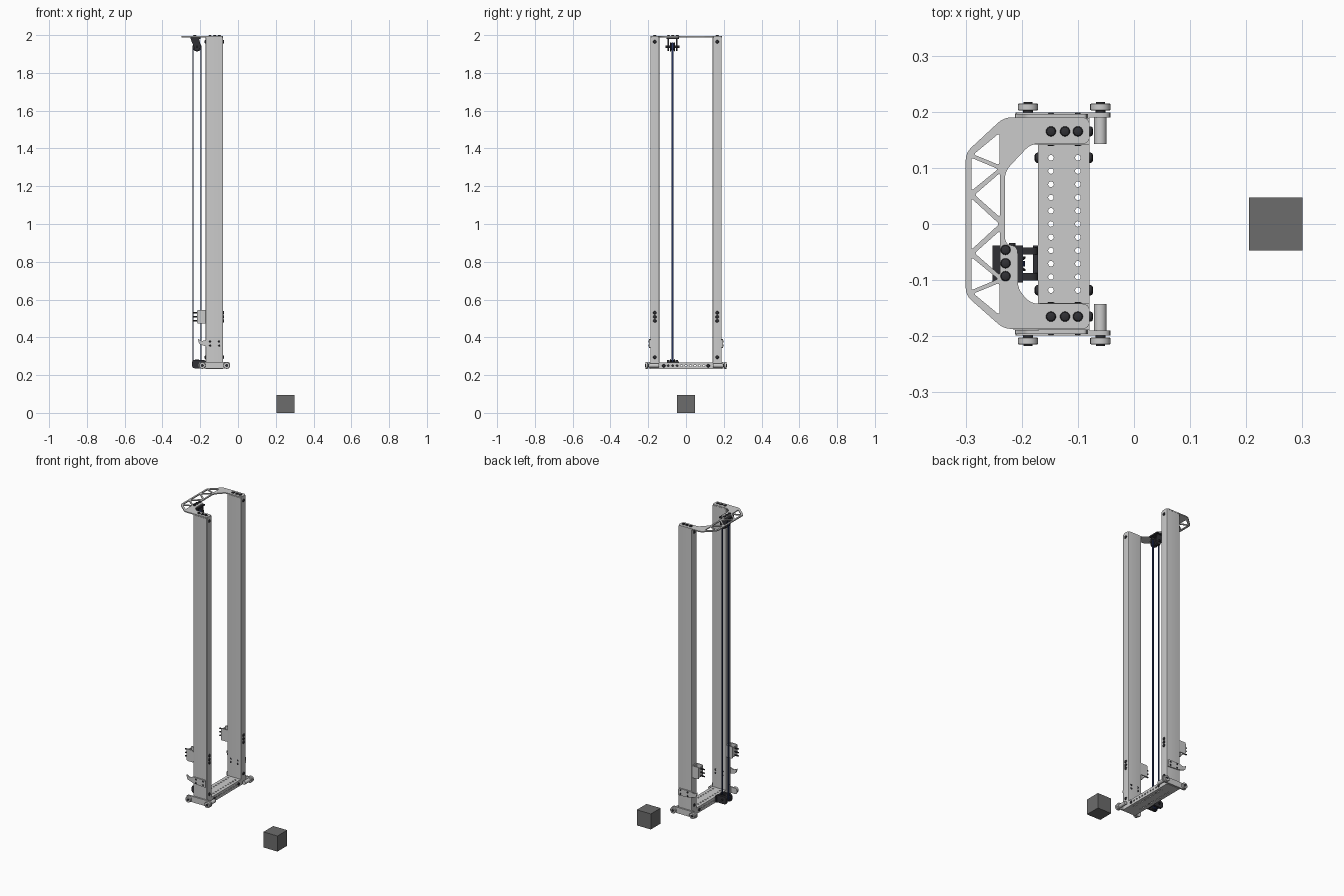
import bpy, bmesh, math
from mathutils import Vector, Matrix

if "Cube" in bpy.data.objects:
    bpy.data.objects.remove(bpy.data.objects["Cube"])


def material(name, c):
    m = bpy.data.materials.new(name)
    m.diffuse_color = (*c, 1)
    m.use_nodes = True
    m.node_tree.nodes["Principled BSDF"].inputs["Base Color"].default_value = m.diffuse_color
    return m


DARK = material("dark_steel", (0.03, 0.03, 0.035))
CUBE = material("charcoal", (0.15, 0.15, 0.15))
BLUE = material("cord_blue", (0.02, 0.035, 0.12))


def finish(name, bm, mat=None, smooth=False):
    bmesh.ops.remove_doubles(bm, verts=bm.verts, dist=1e-5)
    bmesh.ops.recalc_face_normals(bm, faces=bm.faces)
    me = bpy.data.meshes.new(name)
    bm.to_mesh(me)
    bm.free()
    ob = bpy.data.objects.new(name, me)
    bpy.context.collection.objects.link(ob)
    if mat:
        me.materials.append(mat)
    if smooth:
        bpy.ops.object.select_all(action='DESELECT')
        ob.select_set(True)
        bpy.context.view_layer.objects.active = ob
        bpy.ops.object.shade_smooth_by_angle(angle=math.radians(35))
    return ob


def box(name, x, y, z, mat=None):
    bm = bmesh.new()
    bmesh.ops.create_cube(bm, size=1)
    for v in bm.verts:
        v.co = [(a[0] + a[1]) / 2 + c * (a[1] - a[0]) for a, c in zip((x, y, z), v.co)]
    return finish(name, bm, mat)


def place(axis, u, v, w):
    return {'x': (w, u, v), 'y': (u, w, v), 'z': (u, v, w)}[axis]


def lathe(name, profile, at, axis, mat=None, n=24):
    """Closed solid of revolution; profile is (radius, offset along axis)."""
    bm = bmesh.new()
    rings = [[bm.verts.new(Vector(at) + Vector(place(axis, r * math.cos(k * math.tau / n),
              r * math.sin(k * math.tau / n), h))) for k in range(n)] for r, h in profile]
    for a, b in zip(rings, rings[1:]):
        for k in range(n):
            bm.faces.new((a[k], a[k - 1], b[k - 1], b[k]))
    bm.faces.new(rings[0])
    bm.faces.new(rings[-1])
    return finish(name, bm, mat, True)


def bolt(name, at, axis, d=1, r=0.009, h=0.006):
    lathe(name, [(r, 0), (r, d * h * 0.35), (r * 0.85, d * h * 0.75), (r * 0.5, d * h)], at, axis, DARK, 16)


def circle(u, v, r, n=16):
    return [(u + r * math.cos(k * math.tau / n), v + r * math.sin(k * math.tau / n)) for k in range(n)]


def rect(u0, u1, v0, v1):
    return [(u0, v0), (u1, v0), (u1, v1), (u0, v1)]


def fillet(pts, r):
    out = []
    for i, p in enumerate(pts):
        p, a, b = Vector(p), Vector(pts[i - 1]), Vector(pts[(i + 1) % len(pts)])
        s = p + (a - p).normalized() * min(r, (a - p).length * 0.45)
        e = p + (b - p).normalized() * min(r, (b - p).length * 0.45)
        for k in range(5):
            t = k / 4
            out.append(tuple(s * (1 - t) ** 2 + p * 2 * t * (1 - t) + e * t * t))
    return out


def plate(name, loops, axis, w0, w1, mat=None, smooth=True):
    """Flat outline with holes, extruded from w0 to w1 along an axis."""
    cu = bpy.data.curves.new(name, 'CURVE')
    cu.dimensions, cu.fill_mode, cu.extrude = '2D', 'BOTH', (w1 - w0) / 2
    for pts in loops:
        s = cu.splines.new('POLY')
        s.points.add(len(pts) - 1)
        for q, p in zip(s.points, pts):
            q.co = (p[0], p[1], 0, 1)
        s.use_cyclic_u = True
    tmp = bpy.data.objects.new("outline", cu)
    bpy.context.collection.objects.link(tmp)
    dg = bpy.context.evaluated_depsgraph_get()
    me = bpy.data.meshes.new_from_object(tmp.evaluated_get(dg))
    bm = bmesh.new()
    bm.from_mesh(me)
    for v in bm.verts:
        v.co = place(axis, v.co.x, v.co.y, v.co.z + (w0 + w1) / 2)
    bpy.data.objects.remove(tmp)
    bpy.data.curves.remove(cu)
    bpy.data.meshes.remove(me)
    return finish(name, bm, mat, smooth)


PITCH = [i * 0.0236 for i in range(-5, 6)]
X0, X1 = -0.171, -0.079

# Game cube on the ground
box("cube", (0.205, 0.30), (-0.047, 0.047), (0, 0.095), CUBE)

# Top truss plate
outline = [(-0.079, 0.19), (-0.232, 0.19), (-0.30, 0.127), (-0.30, -0.127), (-0.232, -0.187),
           (-0.079, -0.187), (-0.079, -0.142), (-0.184, -0.142), (-0.207, -0.116), (-0.207, -0.04),
           (-0.23, -0.036), (-0.23, 0.094), (-0.184, 0.143), (-0.079, 0.143)]
holes = [[(-0.29, 0.046), (-0.29, -0.046), (-0.24, 0)]]
for s in (1, -1):
    holes += [[(-0.24, s * 0.162), (-0.286, s * 0.124), (-0.24, s * 0.105)],
              [(-0.29, s * 0.118), (-0.29, s * 0.059), (-0.242, s * 0.098)],
              [(-0.239, s * 0.091), (-0.239, s * 0.012), (-0.284, s * 0.052)]]
plate("top_truss_plate", [fillet(outline, 0.014)] + [fillet(h, 0.005) for h in holes], 'z', 1.988, 1.994)
for y in (-0.046, -0.07, -0.093):
    bolt("truss_bolt", (-0.229, y, 1.994), 'z')

for s in (1, -1):
    y = s * 0.165
    # Hollow upright tube
    plate("upright_tube", [fillet(rect(X0, X1, y - 0.024, y + 0.024), 0.004),
                           rect(X0 + 0.005, X1 - 0.005, y - 0.019, y + 0.019)], 'z', 0.268, 1.988)
    for x in (-0.148, -0.123, -0.10):
        bolt("top_plate_bolt", (x, y, 1.994), 'z')
    for z in (0.295, 0.487, 0.508, 0.53, 1.965):
        bolt("upright_bolt", (X1, y, z), 'x')
    bolt("upright_rear_bolt", (X0, y, 1.965), 'x', -1)
    bolt("upright_rear_bolt", (X0, y, 0.295), 'x', -1)
    # Rear mounting channel with studs
    box("channel_web", (-0.177, X0), (y - 0.022, y + 0.022), (0.472, 0.545))
    for o in (-0.02, 0.02):
        plate("channel_cheek", [fillet(rect(-0.216, X0, 0.472, 0.545), 0.008)], 'y', y + o - 0.003, y + o + 0.003)
    box("channel_back", (-0.216, -0.211), (y - 0.022, y + 0.022), (0.48, 0.537))
    for z in (0.487, 0.508, 0.53):
        lathe("channel_stud", [(0.004, 0), (0.004, -0.028)], (-0.212, y, z), 'x', DARK, 12)
    # Outer hook bracket
    hook = [(-0.213, 0.392), (-0.19, 0.38), (-0.165, 0.388), (-0.085, 0.388), (-0.082, 0.344),
            (-0.165, 0.35), (-0.205, 0.364)]
    a, b = sorted((s * 0.189, s * 0.196))
    plate("hook_bracket", [fillet(hook, 0.006)], 'y', a, b)
    for x in (-0.148, -0.10):
        for z in (0.356, 0.378):
            bolt("hook_bolt", (x, s * 0.196, z), 'y', s, 0.005, 0.003)
            bolt("hook_inner_bolt", (x, s * 0.141, z), 'y', -s, 0.006, 0.002)
    # Roller side plate
    a, b = sorted((s * 0.190, s * 0.199))
    plate("roller_side_plate", [fillet(rect(-0.211, -0.042, 0.234, 0.27), 0.016)], 'y', a, b)
    # Guide rollers and front spacer
    for x in (-0.189, -0.06):
        lathe("guide_roller", [(0.016, -0.0065), (0.018, -0.005), (0.018, 0.005), (0.016, 0.0065)],
              (x, s * 0.2085, 0.251), 'y')
        lathe("roller_hub", [(0.009, 0), (0.008, s * 0.018)], (x, s * 0.199, 0.251), 'y', DARK, 16)
    lathe("front_roller_spacer", [(0.011, -0.024), (0.011, 0.024)], (-0.06, s * 0.167, 0.251), 'y')
    # Bolts on the bottom crossbar
    bolt("crossbar_front_bolt", (X1, s * 0.118, 0.25), 'x')
    bolt("crossbar_rear_bolt", (X0, s * 0.118, 0.25), 'x', -1)

# Bottom crossbar: hollow, drilled on all four walls
drill = [circle(x, y, 0.005) for x in (-0.148, -0.10) for y in PITCH]
for z in (0.232, 0.263):
    plate("crossbar_wall_flat", [rect(X0, X1, -0.19, 0.19)] + drill, 'z', z, z + 0.005)
for x in (X0, X1 - 0.005):
    plate("crossbar_wall_side", [rect(-0.19, 0.19, 0.237, 0.263)] + [circle(y, 0.25, 0.005) for y in PITCH],
          'x', x, x + 0.005)

# Pulleys, one at each end of the cord
PX, PY, ZT, ZB = -0.217, -0.071, 1.938, 0.26
for n, z in (("top_pulley", ZT), ("bottom_pulley", ZB)):
    lathe(n, [(0.024, -0.013), (0.024, -0.010), (0.019, -0.006), (0.019, 0.006), (0.024, 0.010), (0.024, 0.013)],
          (PX, PY, z), 'y', DARK)
    lathe(n + "_axle", [(0.006, -0.037), (0.006, 0.037)], (PX, PY, z), 'y', DARK, 16)

# Top pulley hanger
box("top_hanger_base", (-0.252, -0.198), (-0.104, -0.038), (1.979, 1.988), DARK)
cheek = [(-0.252, 1.98), (-0.205, 1.98), (-0.197, 1.938), (-0.208, 1.917), (-0.228, 1.917), (-0.236, 1.945)]
for o in (-0.022, 0.022):
    plate("top_hanger_cheek", [fillet(cheek, 0.008)], 'y', PY + o - 0.004, PY + o + 0.004, DARK)

# Bottom pulley bracket
box("bottom_bracket_back", (-0.18, X0), (-0.10, -0.038), (0.234, 0.272), DARK)
for o in (-0.023, 0.023):
    plate("bottom_bracket_cheek", [fillet(rect(-0.243, X0, 0.236, 0.281), 0.014)], 'y',
          PY + o - 0.0065, PY + o + 0.0065, DARK)

# Cord loop running round both pulleys
loops = []
for r in (0.023, 0.019):
    arc = [(k / 16) * math.pi for k in range(17)]
    loops.append([(PX + r * math.cos(t), ZT + r * math.sin(t)) for t in arc] +
                 [(PX - r * math.cos(t), ZB - r * math.sin(t)) for t in arc])
plate("cord_loop", loops, 'y', PY - 0.005, PY + 0.005, BLUE)
